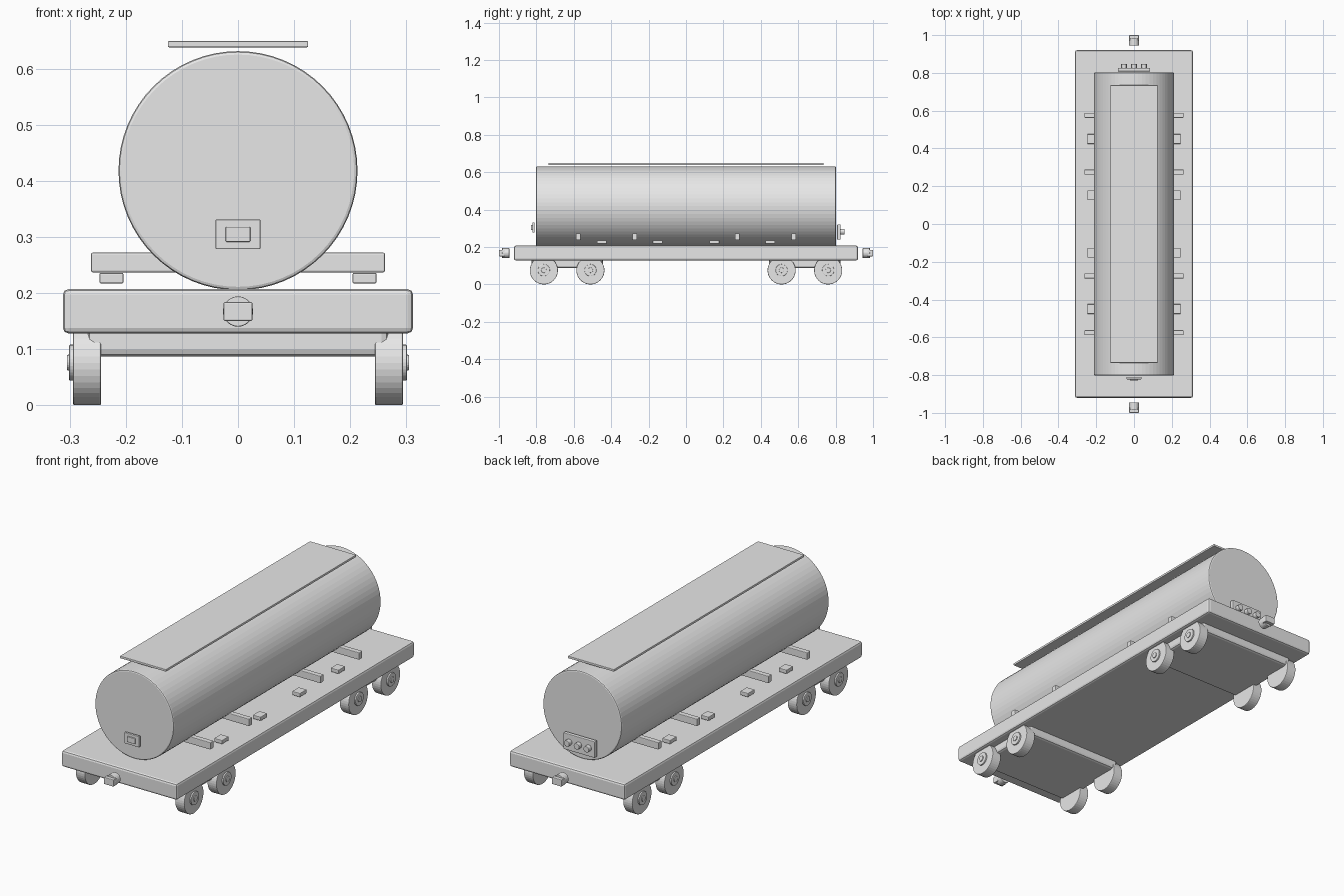
import bpy, math

if "Cube" in bpy.data.objects:
    bpy.data.objects.remove(bpy.data.objects["Cube"])

grey = bpy.data.materials.new("plain_grey")
grey.diffuse_color = (0.8, 0.8, 0.8, 1)
grey.use_nodes = True
grey.node_tree.nodes["Principled BSDF"].inputs["Base Color"].default_value = grey.diffuse_color


def finish(name, bevel, segments=2):
    ob = bpy.context.object
    ob.name = name
    bpy.ops.object.transform_apply(location=False, rotation=True, scale=True)
    ob.data.materials.append(grey)
    if bevel:
        mod = ob.modifiers.new("soft_edges", 'BEVEL')
        mod.width = bevel
        mod.segments = segments
        mod.limit_method = 'ANGLE'
    return ob


def box(name, x, y, z, bevel=0.003):
    """Box from (min, max) pairs on each axis."""
    bpy.ops.mesh.primitive_cube_add(size=1, location=[sum(r) / 2 for r in (x, y, z)])
    bpy.context.object.scale = [r[1] - r[0] for r in (x, y, z)]
    return finish(name, bevel)


def rod(name, axis, centre, radius, length, sides=32, bevel=0.003):
    """Cylinder lying along the x or y axis."""
    rot = (0, math.pi / 2, 0) if axis == 'x' else (math.pi / 2, 0, 0)
    bpy.ops.mesh.primitive_cylinder_add(vertices=sides, radius=radius, depth=length,
                                        location=centre, rotation=rot)
    return finish(name, bevel)


# Deck, tank and roof walkway
box("deck", (-0.312, 0.312), (-0.92, 0.92), (0.128, 0.207), 0.01)
rod("tank", 'y', (0, 0, 0.418), 0.213, 1.604, 64, 0.006)
box("walkway", (-0.125, 0.125), (-0.735, 0.735), (0.638, 0.649), 0.002)

# Cross beams under the tank
for y in (-0.575, -0.275, 0.275, 0.575):
    box("cross_beam", (-0.262, 0.262), (y - 0.013, y + 0.013), (0.237, 0.272))

# Small deck blocks on both sides
for y in (-0.45, -0.152, 0.152, 0.45):
    for s in (-1, 1):
        box("deck_block", sorted((s * 0.204, s * 0.247)), (y - 0.026, y + 0.026), (0.217, 0.236))

for e in (-1, 1):
    # Bogie frame, with softened lower edges
    box("bogie_frame", (-0.268, 0.268), (e * 0.635 - 0.19, e * 0.635 + 0.19), (0.087, 0.16), 0.012)
    # Coupler
    rod("coupler_stub", 'y', (0, e * 0.964, 0.167), 0.027, 0.038, 24, 0.002)
    box("coupler_head", (-0.026, 0.026), sorted((e * 0.97, e * 1.0)), (0.15, 0.184))
    # Wheels with hubs and axle caps
    for y in (0.76, 0.511):
        for s in (-1, 1):
            rod("wheel", 'x', (s * 0.269, e * y, 0.075), 0.075, 0.05, 40)
            rod("hub", 'x', (s * 0.295, e * y, 0.076), 0.032, 0.012, 32, 0.002)
            rod("axle_cap", 'x', (s * 0.297, e * y, 0.076), 0.014, 0.016, 20, 0.002)

# Front hatch plate
box("hatch_plate", (-0.04, 0.04), (-0.822, -0.81), (0.278, 0.331), 0.002)
box("hatch_latch", (-0.022, 0.022), (-0.828, -0.82), (0.291, 0.318), 0.002)

# Rear valve panel with three knobs
box("valve_panel", (-0.085, 0.085), (0.808, 0.827), (0.24, 0.32))
for x in (-0.053, 0, 0.053):
    rod("valve_knob", 'y', (x, 0.835, 0.282), 0.015, 0.026, 20, 0.002)
